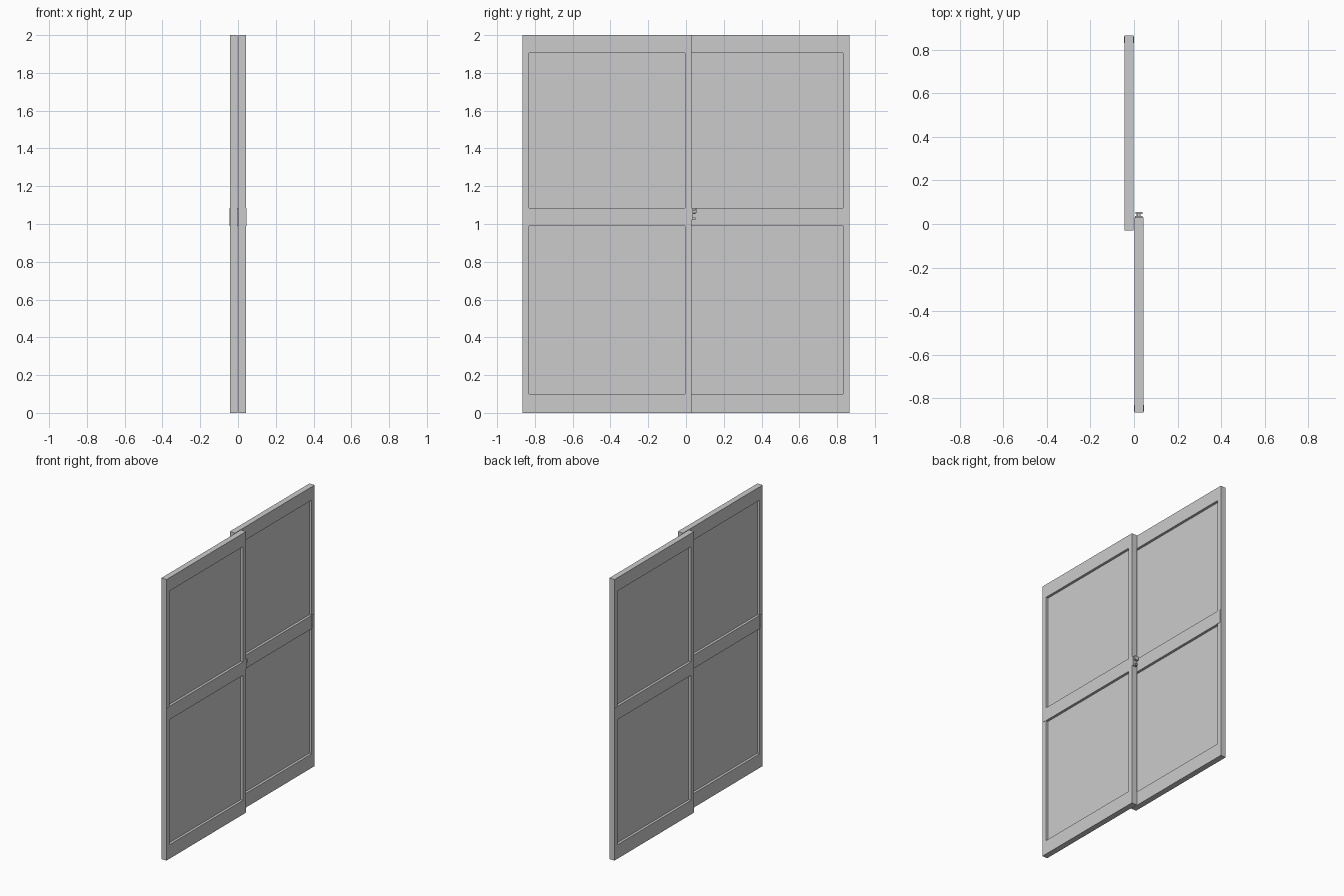
import bpy
import math

if "Cube" in bpy.data.objects:
    bpy.data.objects.remove(bpy.data.objects["Cube"])

grey = bpy.data.materials.new("light_grey")
grey.use_nodes = True
COLOUR = (0.6, 0.6, 0.6, 1)
grey.diffuse_color = COLOUR
grey.node_tree.nodes["Principled BSDF"].inputs["Base Color"].default_value = COLOUR


def box(name, x, y, z, side=1):
    """Box from ranges; side -1 turns it half a turn about z."""
    lo, hi = zip(x, y, z)
    bpy.ops.mesh.primitive_cube_add(size=1)
    ob = bpy.context.object
    ob.name = name
    ob.location = [(a + b) / 2 for a, b in zip(lo, hi)]
    ob.location.x *= side
    ob.location.y *= side
    ob.scale = [b - a for a, b in zip(lo, hi)]
    ob.data.materials.append(grey)
    return ob


def rod(name, centre, radius, depth):
    """Short round part lying along y."""
    bpy.ops.mesh.primitive_cylinder_add(vertices=16, radius=radius, depth=depth,
                                        location=centre, rotation=(math.pi / 2, 0, 0))
    ob = bpy.context.object
    ob.name = name
    ob.data.materials.append(grey)
    bpy.ops.object.shade_smooth_by_angle()


X0, X1 = 0.002, 0.043              # sash depth
Y0, Y1 = -0.865, 0.03              # sash width
STILE = 0.035
RAILS = {"bottom_rail": (0, 0.1), "middle_rail": (0.99, 1.085), "top_rail": (1.905, 2)}

# Two identical sashes, sliding past one another
for sash, side in (("inner", 1), ("outer", -1)):
    box(sash + "_jamb_stile", (X0, X1), (Y0, Y0 + STILE), (0, 2), side)
    box(sash + "_meeting_stile", (X0, X1), (Y1 - STILE, Y1), (0, 2), side)
    for name, z in RAILS.items():
        box(f"{sash}_{name}", (X0, X1), (Y0 + STILE, Y1 - STILE), z, side)

    # Glass panes set in the middle of the depth
    for name, z in (("lower", (0.1, 0.99)), ("upper", (1.085, 1.905))):
        box(f"{sash}_{name}_pane", (0.020, 0.025), (Y0 + STILE, Y1 - STILE), z, side)

    # Thin pull plates on both faces of the jamb stile
    for face, x in (("room", (X1, X1 + 0.002)), ("track", (X0 - 0.002, X0))):
        box(f"{sash}_{face}_pull_plate", x, (Y0 + 0.005, Y0 + STILE - 0.002), (0.99, 1.085), side)

# Latch on the edge of the inner meeting stile
box("latch_base", (0.004, 0.040), (0.03, 0.037), (1.02, 1.085))
rod("latch_pivot", (0.022, 0.043, 1.065), 0.009, 0.014)
box("latch_lever", (0.008, 0.038), (0.047, 0.055), (1.058, 1.085))
box("latch_hook", (0.012, 0.030), (0.037, 0.050), (1.022, 1.035))
